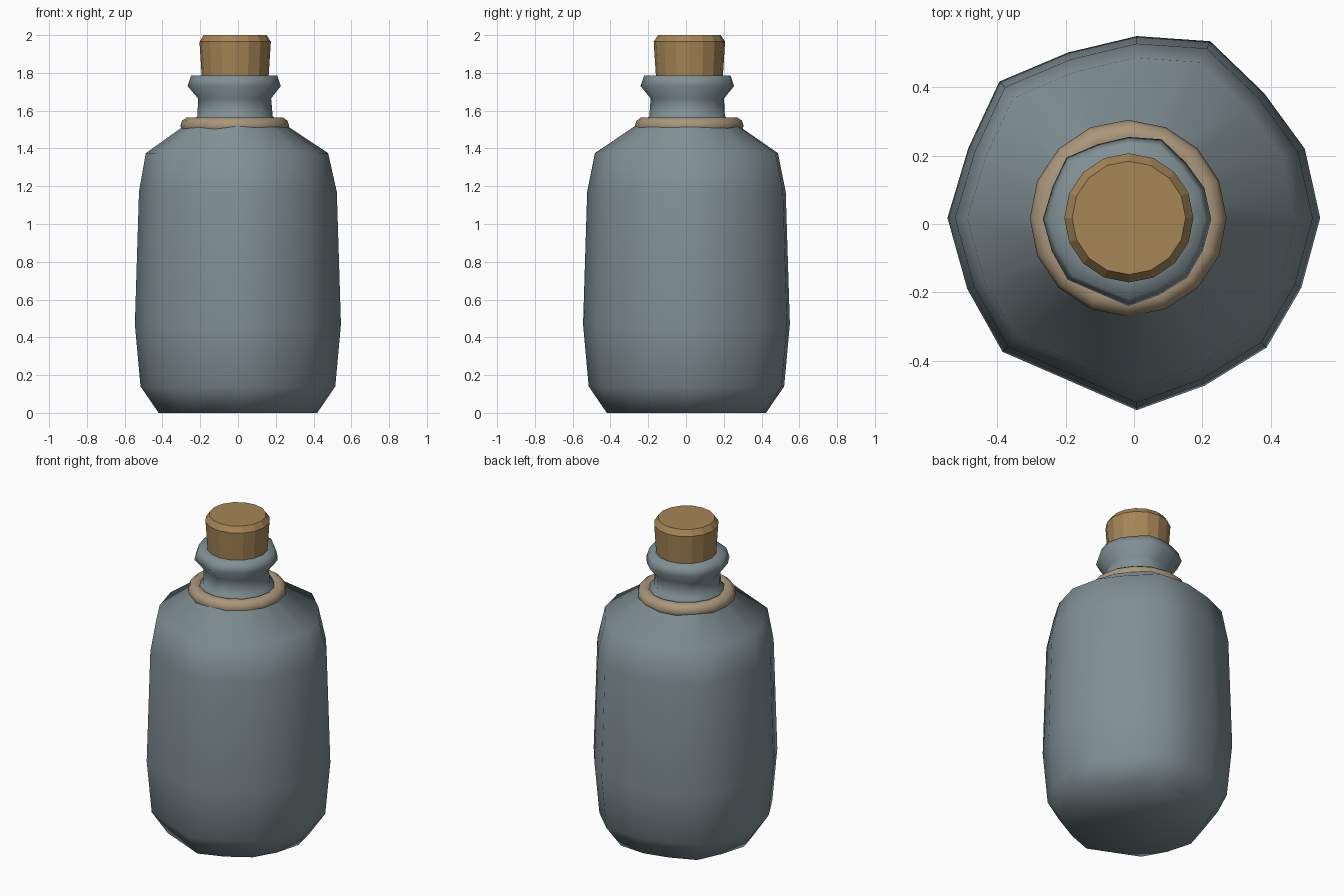
import bpy
import bmesh
from math import sin, cos, pi

cube = bpy.data.objects.get("Cube")
if cube:
    bpy.data.objects.remove(cube)


def material(name, color):
    m = bpy.data.materials.new(name)
    m.use_nodes = True
    m.diffuse_color = color
    m.node_tree.nodes["Principled BSDF"].inputs["Base Color"].default_value = color
    return m


glass = material("grey blue glass", (0.216, 0.279, 0.300, 1))
cork = material("cork brown", (0.376, 0.238, 0.093, 1))
twine = material("twine tan", (0.402, 0.305, 0.195, 1))


def loft(name, outline, rings, mat, smooth):
    """Stack scaled copies of an outline; each ring is (scale, z, x, y)."""
    bm = bmesh.new()
    loops = [[bm.verts.new((x * s + cx, y * s + cy, z)) for x, y in outline]
             for s, z, cx, cy in rings]
    n = len(outline)
    for low, high in zip(loops, loops[1:]):
        for i in range(n):
            j = (i + 1) % n
            bm.faces.new((low[i], low[j], high[j], high[i]))
    bm.faces.new(loops[0][::-1])
    bm.faces.new(loops[-1])
    bmesh.ops.recalc_face_normals(bm, faces=bm.faces)
    for f in bm.faces:
        f.smooth = smooth
    mesh = bpy.data.meshes.new(name)
    bm.to_mesh(mesh)
    bm.free()
    mesh.materials.append(mat)
    obj = bpy.data.objects.new(name, mesh)
    bpy.context.collection.objects.link(obj)
    return obj


# Hand-blown, uneven bottle outline at its widest point
outline = [(.545, .018), (.5, .22), (.38, .384), (.223, .535),
           (.008, .55), (-.193, .502), (-.394, .417), (-.485, .222),
           (-.546, .018), (-.488, -.19), (-.385, -.374), (-.187, -.46),
           (.008, -.545), (.207, -.473), (.388, -.362), (.49, -.186)]

# Bottle: base, belly, shoulder, neck and flared lip
loft("bottle", outline, [
    (.77, 0, 0, 0), (.945, .14, 0, 0), (1, .47, 0, 0), (.96, 1.17, 0, 0),
    (.885, 1.375, -.005, 0), (.365, 1.57, -.015, .005),
    (.355, 1.665, -.018, .006), (.452, 1.73, -.02, .006),
    (.417, 1.787, -.02, .006), (.3, 1.787, -.018, .01)], glass, True)

# Cork stopper with a bevelled top
circle = [(cos(i * pi / 8), sin(i * pi / 8)) for i in range(16)]
loft("cork_stopper", circle, [
    (.172, 1.70, -.015, .018), (.189, 1.965, -.015, .018),
    (.166, 2, -.015, .018)], cork, False)

# Twine ring around the base of the neck
bpy.ops.mesh.primitive_torus_add(
    major_segments=16, minor_segments=10, major_radius=.243, minor_radius=.045,
    location=(-.017, .017, 1.52))
ring = bpy.context.object
ring.name = "neck_ring"
ring.data.materials.append(twine)
bpy.ops.object.shade_smooth()
